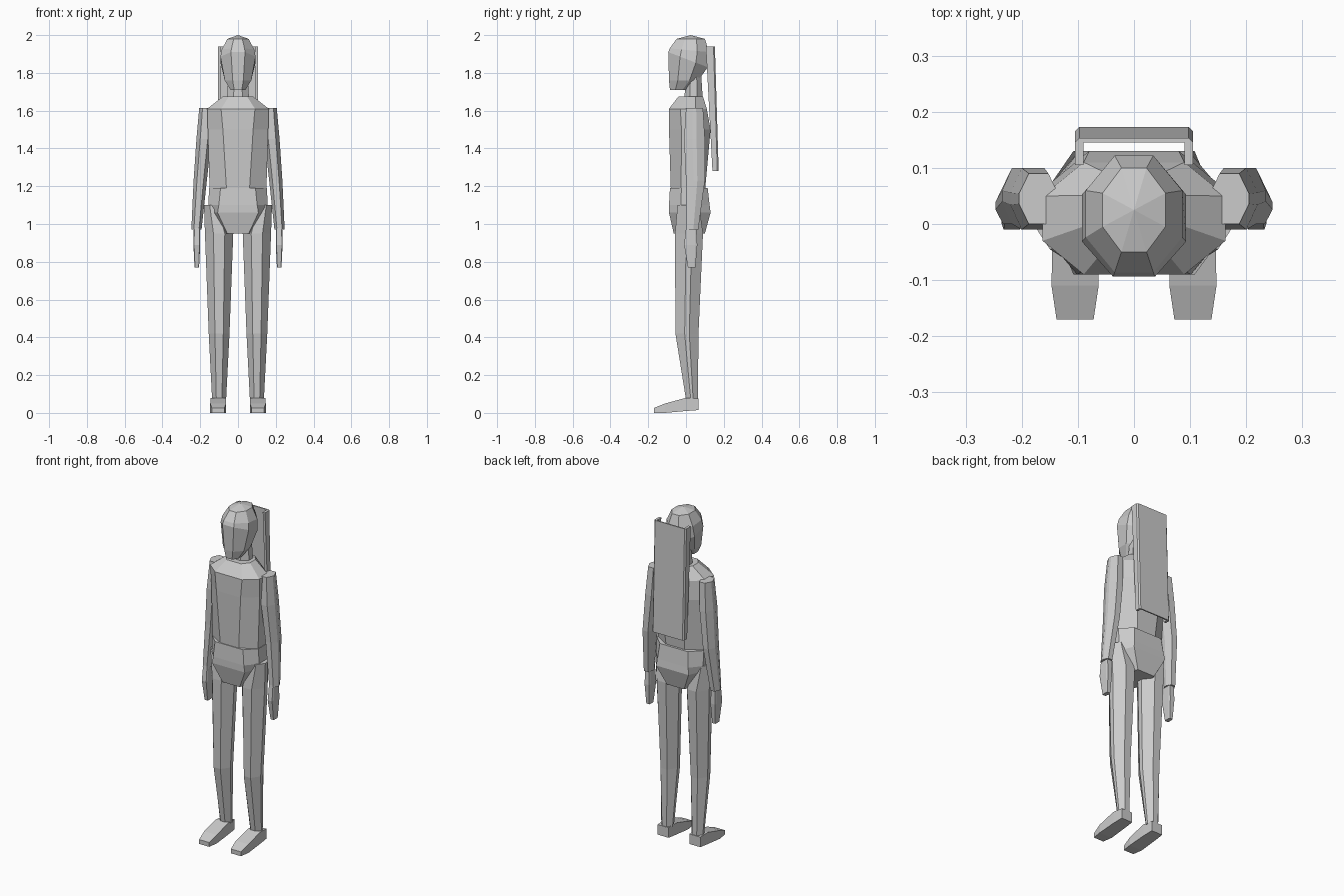
import bpy
import bmesh
from mathutils import Vector

cube = bpy.data.objects.get("Cube")
if cube:
    bpy.data.objects.remove(cube)

GREY = (.6, .6, .6, 1)
material = bpy.data.materials.new("plain_grey")
material.use_nodes = True
material.diffuse_color = GREY
material.node_tree.nodes["Principled BSDF"].inputs["Base Color"].default_value = GREY


def add_object(name, mesh_builder):
    """Turn a finished bmesh into a named grey object."""
    bmesh.ops.recalc_face_normals(mesh_builder, faces=mesh_builder.faces)
    mesh = bpy.data.meshes.new(name)
    mesh_builder.to_mesh(mesh)
    mesh_builder.free()
    mesh.materials.append(material)
    part = bpy.data.objects.new(name, mesh)
    bpy.context.collection.objects.link(part)


def loft(name, rings, tip=None):
    """Skin matching rings of points, closing the end flat or to a tip."""
    builder = bmesh.new()
    loops = [[builder.verts.new(point) for point in ring] for ring in rings]
    count = len(loops[0])
    for lower, upper in zip(loops, loops[1:]):
        for i in range(count):
            j = (i + 1) % count
            builder.faces.new((lower[i], lower[j], upper[j], upper[i]))
    builder.faces.new(loops[0])
    if tip:
        bmesh.ops.delete(builder, geom=[], context="VERTS")
        peak = builder.verts.new(tip)
        for a, b in zip(loops[-1], loops[-1][1:] + loops[-1][:1]):
            builder.faces.new((a, b, peak))
    else:
        builder.faces.new(loops[-1])
    add_object(name, builder)


def ring(z, half, front, back, centre=0, flat=.4, side=.4, tilt=0):
    """Eight-sided section; flat and side are the straight shares of its
    front and flanks, tilt lifts the front and drops the back."""
    middle, depth = (front + back) / 2, (back - front) / 2
    quarter = [(flat, -1), (1, -side), (1, side), (flat, 1)]
    outline = quarter + [(-u, v) for u, v in reversed(quarter)]
    return [Vector((centre + half * u, middle + depth * v, z - tilt * v))
            for u, v in outline]


def pair(name, rings):
    """Build the left part and its mirrored right twin."""
    for label, sign in (("left", 1), ("right", -1)):
        flipped = [[(sign * p[0], p[1], p[2]) for p in points] for points in rings]
        loft(label + "_" + name, flipped)


# Head with a slanted brow line and a low pointed crown
loft("head", [
    ring(z=1.71, half=.04, front=-.085, back=.01, flat=.5),
    ring(z=1.76, half=.07, front=-.09, back=.065),
    ring(z=1.87, half=.093, front=-.094, back=.115, tilt=.04),
    ring(z=1.92, half=.086, front=-.086, back=.122, tilt=.01),
    ring(z=1.98, half=.056, front=-.05, back=.1),
], tip=(0, .025, 2))

loft("neck", [
    ring(z=1.64, half=.06, front=-.01, back=.09),
    ring(z=1.8, half=.05, front=0, back=.08),
])

# Torso from waist to collar
loft("torso", [
    ring(z=1.17, half=.15, front=-.08, back=.1),
    ring(z=1.5, half=.16, front=-.09, back=.13, flat=.5),
    ring(z=1.61, half=.163, front=-.09, back=.11, flat=.55),
    ring(z=1.675, half=.08, front=-.04, back=.09, flat=.6),
])

# Hips tapering to the crotch
loft("hips", [
    ring(z=.95, half=.063, front=-.065, back=.1, flat=.9, side=.8),
    ring(z=1.06, half=.135, front=-.09, back=.13, flat=.8),
    ring(z=1.1, half=.156, front=-.09, back=.125, flat=.65),
    ring(z=1.19, half=.154, front=-.085, back=.115, flat=.6),
])


# Arms drift outward on the way down from the shoulder
def arm_ring(z, half, front, back, centre):
    return ring(z, half, front, back, centre, flat=.5, side=.2)


pair("arm", [
    arm_ring(z=.97, half=.027, front=0, back=.065, centre=.22),
    arm_ring(z=1.23, half=.035, front=0, back=.1, centre=.2),
    arm_ring(z=1.45, half=.04, front=-.01, back=.1, centre=.18),
    arm_ring(z=1.615, half=.035, front=0, back=.09, centre=.17),
])


def hand_ring(z, half, front, back):
    return ring(z, half, front, back, centre=.218, flat=.8, side=.7)


pair("hand", [
    hand_ring(z=.77, half=.012, front=.01, back=.05),
    hand_ring(z=.89, half=.018, front=-.01, back=.06),
    hand_ring(z=.98, half=.016, front=0, back=.055),
])


# Legs stand straight below the hips
def leg_ring(z, half, front, back, centre=.1):
    return ring(z, half, front, back, centre, side=.2)


pair("leg", [
    leg_ring(z=.07, half=.037, front=0, back=.063),
    leg_ring(z=.42, half=.055, front=-.056, back=.066),
    leg_ring(z=.95, half=.075, front=-.058, back=.09),
    leg_ring(z=1.1, half=.05, front=-.045, back=.07, centre=.13),
])


# Feet are wedges that rise from the toe to the ankle
def foot_ring(y, half, low, high, centre=.105):
    inner, outer = centre - half, centre + half
    return [(inner, y, low), (outer, y, low), (outer, y, high), (inner, y, high)]


pair("foot", [
    foot_ring(y=-.17, half=.033, low=0, high=.026),
    foot_ring(y=-.11, half=.042, low=0, high=.05),
    foot_ring(y=0, half=.04, low=.01, high=.08),
    foot_ring(y=.066, half=.036, low=.015, high=.075),
])


# Back panel: an open channel with side flanges, leaning out at the bottom
def channel(z, front, back, half=.105, wall=.015):
    bevel = wall / 2
    right = [(half, front), (half, back - bevel), (half - bevel, back)]
    hollow = [(half - wall, back - bevel), (half - wall, front)]
    left = [(-x, y) for x, y in reversed(right)]
    far_side = [(-x, y) for x, y in reversed(hollow)]
    return [(x, y, z) for x, y in right + left + far_side + hollow]


loft("back_panel", [
    channel(z=1.28, front=.14, back=.173),
    channel(z=1.94, front=.105, back=.153),
])
